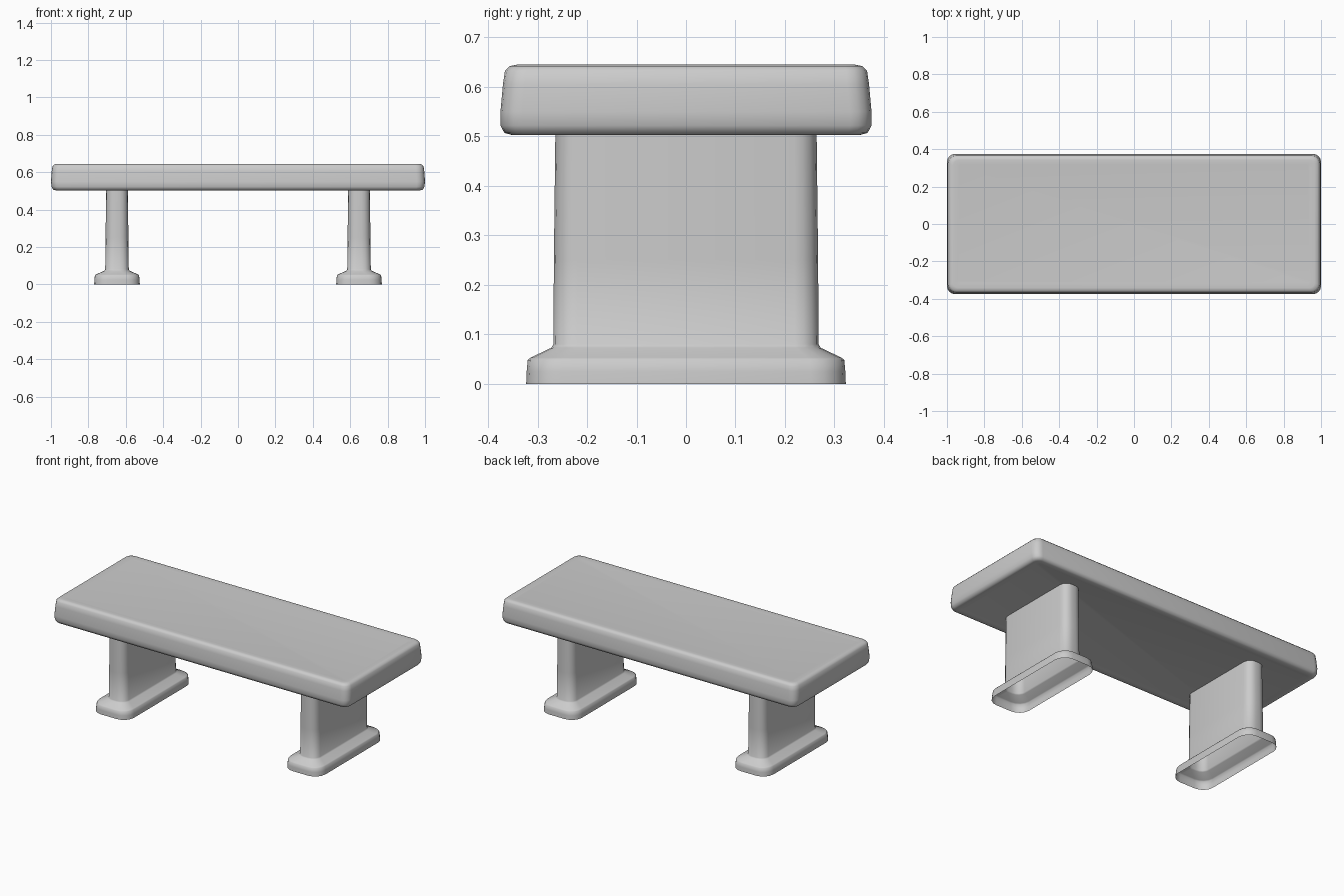
import bpy, bmesh
from math import sin, cos, pi, radians

if "Cube" in bpy.data.objects:
    bpy.data.objects.remove(bpy.data.objects["Cube"])


def rounded_ring(bm, cx, hx, hy, r, z, segs=4):
    """Rounded rectangle of vertices around (cx, 0) at height z."""
    ring = []
    corners = ((1, 1), (-1, 1), (-1, -1), (1, -1))
    for q, (sx, sy) in enumerate(corners):
        for i in range(segs + 1):
            a = (q + i / segs) * pi / 2
            ring.append(bm.verts.new((cx + sx * (hx - r) + r * cos(a),
                                      sy * (hy - r) + r * sin(a), z)))
    return ring


def loft(name, cx, levels, cap, angle):
    """Skin rings given as (half_x, half_y, corner_radius, z), bottom to top."""
    bm = bmesh.new()
    rings = [rounded_ring(bm, cx, *lv) for lv in levels]
    n = len(rings[0])
    for a, b in zip(rings, rings[1:]):
        for i in range(n):
            j = (i + 1) % n
            bm.faces.new((a[i], a[j], b[j], b[i]))
    if cap:
        bm.faces.new(rings[0][::-1])
        bm.faces.new(rings[-1])
    me = bpy.data.meshes.new(name)
    bm.to_mesh(me)
    bm.free()
    ob = bpy.data.objects.new(name, me)
    bpy.context.collection.objects.link(ob)
    bpy.ops.object.select_all(action='DESELECT')
    ob.select_set(True)
    bpy.context.view_layer.objects.active = ob
    bpy.ops.object.shade_smooth_by_angle(angle=radians(angle))
    return ob


# Seat slab: softly rounded, tapering sides with very shallow inset panels
loft("seat", 0, [
    (0.940, 0.315, 0.015, 0.508),
    (0.955, 0.330, 0.020, 0.504),
    (0.975, 0.352, 0.030, 0.503),
    (0.989, 0.367, 0.038, 0.507),
    (0.997, 0.375, 0.042, 0.522),
    (1.000, 0.375, 0.044, 0.550),
    (0.996, 0.370, 0.044, 0.605),
    (0.992, 0.366, 0.042, 0.632),
    (0.982, 0.357, 0.036, 0.642),
    (0.965, 0.342, 0.028, 0.645),
    (0.940, 0.315, 0.015, 0.642),
], True, 50)

# Pedestal legs: hollow shells flaring into a wide foot, open underneath
for side, x in (("left", -0.647), ("right", 0.647)):
    loft(side + "_leg", x, [
        (0.122, 0.323, 0.070, 0.000),
        (0.121, 0.322, 0.070, 0.025),
        (0.118, 0.320, 0.070, 0.048),
        (0.113, 0.314, 0.068, 0.053),
        (0.068, 0.272, 0.050, 0.073),
        (0.063, 0.268, 0.048, 0.080),
        (0.061, 0.267, 0.048, 0.250),
        (0.058, 0.264, 0.046, 0.510),
    ], False, 60)
